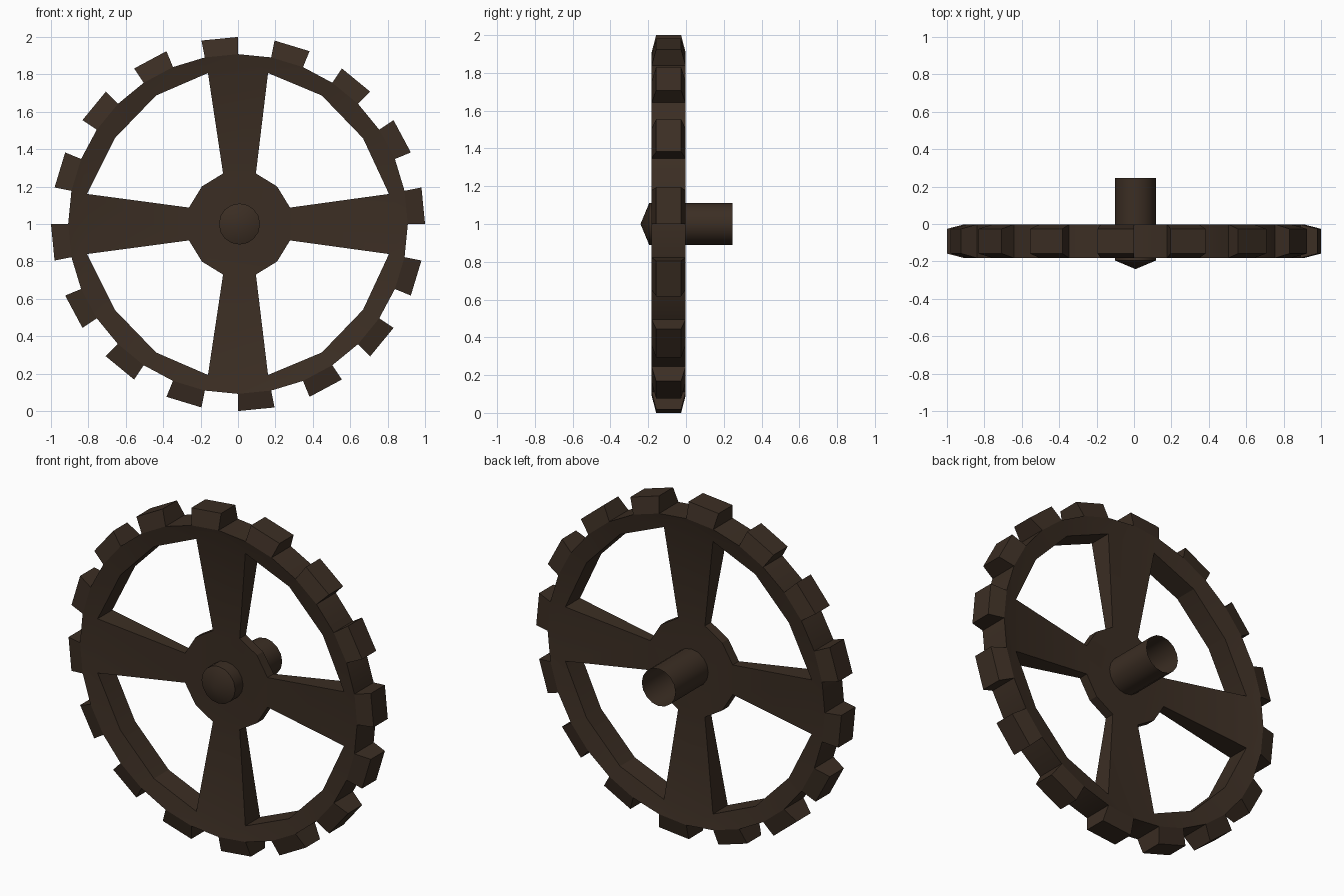
import bpy, bmesh, math

if "Cube" in bpy.data.objects:
    bpy.data.objects.remove(bpy.data.objects["Cube"])

wood = bpy.data.materials.new("dark brown wood")
wood.diffuse_color = (0.044, 0.027, 0.017, 1)
wood.use_nodes = True
wood.node_tree.nodes["Principled BSDF"].inputs["Base Color"].default_value = wood.diffuse_color

CZ = 1.0                    # wheel centre height
YM = -0.092                 # middle plane of the wheel
STEP = math.radians(11.25)
HUB_X = 0.008
R_RIM, T_RIM = 0.908, 0.09  # radius and half thickness


def polar(r, a, cx=0.0):
    return (cx + r * math.cos(a), CZ + r * math.sin(a))


def half(p):                # half thickness: rim, inner rim edge, hub
    r = math.hypot(p[0], p[1] - CZ)
    return T_RIM if r > 0.87 else 0.069 if r > 0.5 else 0.029


def finish(bm, name, smooth=None):
    bmesh.ops.remove_doubles(bm, verts=bm.verts, dist=1e-5)
    bmesh.ops.recalc_face_normals(bm, faces=bm.faces)
    me = bpy.data.meshes.new(name)
    bm.to_mesh(me)
    bm.free()
    me.materials.append(wood)
    ob = bpy.data.objects.new(name, me)
    bpy.context.collection.objects.link(ob)
    if smooth:
        bpy.ops.object.select_all(action='DESELECT')
        ob.select_set(True)
        bpy.context.view_layer.objects.active = ob
        bpy.ops.object.shade_smooth_by_angle(angle=math.radians(smooth))
    return ob


# Flat layout of rim, spokes and hub as 2D polygons
def outer(i):
    return polar(R_RIM, (i % 32) * STEP)


def inner(j):               # 16 inner corners, slightly nearer between spokes
    j %= 16
    if j % 4 in (0, 3):
        return polar(0.823, (2 * j + 1) * STEP)
    x, z = polar(0.814, (2 * j + 1) * STEP)
    return (x * 0.98 + 0.005, CZ + (z - CZ) * 1.015)


polys, hub = [], []
for j in range(16):
    i = 2 * j + 1
    polys.append([outer(i), outer(i + 1), inner(j)])
    polys.append([outer(i + 1), outer(i + 2), inner(j + 1)])
    polys.append([outer(i + 1), inner(j + 1), inner(j)])
for k in range(4):
    a = k * math.pi / 2
    h0 = polar(0.284, a - math.radians(18), HUB_X)
    h1 = polar(0.284, a + math.radians(18), HUB_X)
    hub += [h0, h1, polar(0.284, a + math.pi / 4, HUB_X)]
    polys.append([inner(4 * k - 1), inner(4 * k), h1, h0])
polys.append(hub)

# Wheel body: front and back sheets, thinning to the hub, plus edge walls
bm = bmesh.new()
edges = {}


def vert(p, side):
    return bm.verts.new((p[0], YM + side * half(p), p[1]))


for p in polys:
    for side in (-1, 1):
        bm.faces.new([vert(c, side) for c in p])
    for a, b in zip(p, p[1:] + p[:1]):
        key = frozenset((tuple(round(v, 4) for v in a), tuple(round(v, 4) for v in b)))
        edges.setdefault(key, []).append((a, b))
for e in edges.values():
    if len(e) == 1:
        a, b = e[0]
        bm.faces.new((vert(a, -1), vert(b, -1), vert(b, 1), vert(a, 1)))
finish(bm, "wheel_body", 20)

# Sixteen teeth, narrowing toward the tip from front to back
bm = bmesh.new()
for t in range(16):
    rings = []
    for r, h in ((R_RIM, T_RIM), (1.0, 0.066)):
        a, b = polar(r, 2 * t * STEP), polar(r, (2 * t + 1) * STEP)
        rings.append([bm.verts.new((c[0], YM + s * h, c[1]))
                      for c, s in ((a, -1), (b, -1), (b, 1), (a, 1))])
    lo, hi = rings
    bm.faces.new(lo)
    bm.faces.new(hi)
    for s in range(4):
        n = (s + 1) % 4
        bm.faces.new((lo[s], lo[n], hi[n], hi[s]))
finish(bm, "wheel_teeth")

# Axle: tube open at the back, shallow cone at the front
bm = bmesh.new()
N = 16
front, back = [], []
for i in range(N):
    x, z = polar(0.11, 2 * math.pi * i / N, HUB_X)
    front.append(bm.verts.new((x, -0.195, z)))
    back.append(bm.verts.new((x, 0.245, z)))
tip = bm.verts.new((HUB_X, -0.241, CZ))
for i in range(N):
    n = (i + 1) % N
    bm.faces.new((front[i], front[n], back[n], back[i]))
    bm.faces.new((front[i], tip, front[n]))
finish(bm, "axle", 35)
